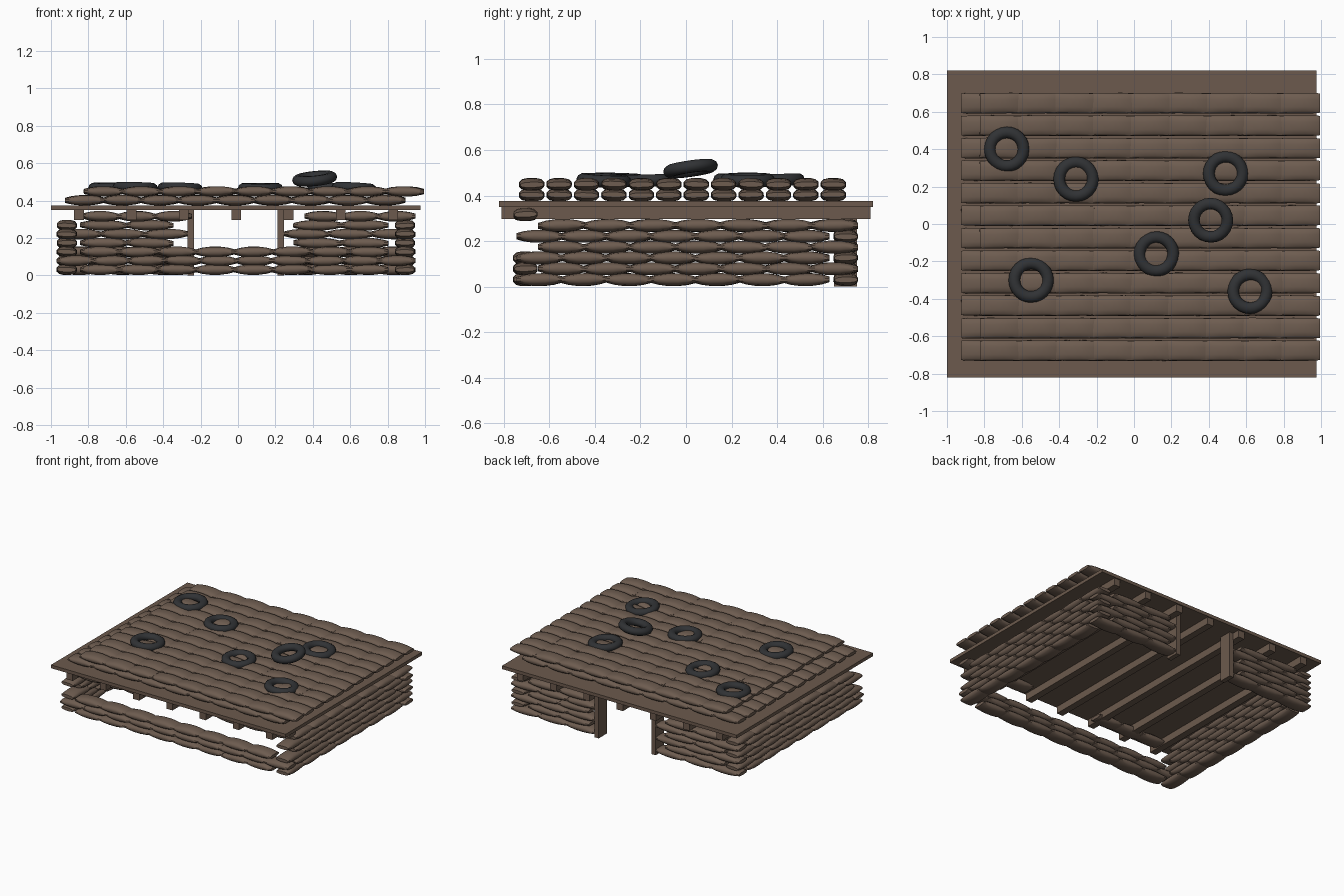
import bpy, bmesh, math, random
from mathutils import Matrix, Vector, Euler

random.seed(4)
cube = bpy.data.objects.get("Cube")
if cube:
    bpy.data.objects.remove(cube, do_unlink=True)


def material(name, rgb, rough=0.9):
    m = bpy.data.materials.new(name)
    m.use_nodes = True
    m.diffuse_color = (*rgb, 1)
    node = m.node_tree.nodes["Principled BSDF"]
    node.inputs["Base Color"].default_value = (*rgb, 1)
    node.inputs["Roughness"].default_value = rough
    return m


SACK = material("sack_brown", (0.155, 0.108, 0.080))
WOOD = material("plank_brown", (0.150, 0.102, 0.074))
RUBBER = material("tyre_black", (0.030, 0.032, 0.035))


def finish(name, bm, mat, smooth=None):
    bmesh.ops.recalc_face_normals(bm, faces=bm.faces)
    mesh = bpy.data.meshes.new(name)
    bm.to_mesh(mesh)
    bm.free()
    mesh.materials.append(mat)
    ob = bpy.data.objects.new(name, mesh)
    bpy.context.collection.objects.link(ob)
    if smooth:
        bpy.ops.object.select_all(action='DESELECT')
        ob.select_set(True)
        bpy.context.view_layer.objects.active = ob
        bpy.ops.object.shade_smooth_by_angle(angle=math.radians(smooth))
    return ob


def box(name, x, y, z, mat=WOOD):
    """Box from (low, high) ranges."""
    bm = bmesh.new()
    size = [r[1] - r[0] for r in (x, y, z)]
    mid = [sum(r) / 2 for r in (x, y, z)]
    bmesh.ops.create_cube(bm, size=1, matrix=Matrix.Translation(mid) @ Matrix.Diagonal((*size, 1)))
    return finish(name, bm, mat)


# Sandbag: rounded section swept along x, pinched flat at both ends
STATIONS = (-1, -0.94, -0.65, -0.25, 0.25, 0.65, 0.94, 1)
SIDES = 12


def add_bag(bm, centre, length, width, height, turn=0):
    tilt = Euler((random.uniform(-.04, .04), random.uniform(-.02, .02),
                  turn + random.uniform(-.02, .02))).to_matrix()
    rings = []
    for t in STATIONS:
        pinch = 0.42 + 0.58 * (1 - abs(t) ** 2.2)
        wide = 1 - 0.06 * abs(t) ** 6
        ring = []
        for i in range(SIDES):
            a = math.tau * (i + 0.5) / SIDES
            c, s = math.cos(a), math.sin(a)
            v = Vector((t * length / 2,
                        math.copysign(abs(c) ** 0.75, c) * width / 2 * wide,
                        math.copysign(abs(s) ** 0.8, s) * height / 2 * pinch))
            ring.append(bm.verts.new(Vector(centre) + tilt @ v))
        rings.append(ring)
    for a, b in zip(rings, rings[1:]):
        for i in range(SIDES):
            j = (i + 1) % SIDES
            bm.faces.new((a[i], a[j], b[j], b[i]))
    bm.faces.new(rings[0])
    bm.faces.new(rings[-1])


def add_row(bm, axis, start, end, across, z, height=0.058, width=0.108):
    """Run of bags end to end along x or y."""
    count = max(1, round((end - start) / 0.2))
    pitch = (end - start) / count
    for i in range(count):
        along = start + pitch * (i + 0.5)
        pos = (along, across, z) if axis == 'x' else (across, along, z)
        add_bag(bm, pos, pitch + 0.008, width, height, 0 if axis == 'x' else math.pi / 2)


def layer_z(i):
    return 0.031 + 0.0475 * i


# Side walls: six courses, corners interlocked with the front and back
for name, x in (("left_wall", 0.893), ("right_wall", -0.915)):
    bm = bmesh.new()
    for i in range(6):
        lo, hi = (-0.74, 0.625) if i % 2 == 0 else (-0.645, 0.75)
        add_row(bm, 'y', lo, hi, x, layer_z(i))
    finish(name, bm, SACK, 50)

# Low front wall under the firing slit
bm = bmesh.new()
for i in range(3):
    lo, hi = (-0.84, 0.80) if i % 2 == 0 else (-0.965, 0.945)
    add_row(bm, 'x', lo, hi, -0.705, layer_z(i))
finish("front_wall", bm, SACK, 50)

# Bags tucked between the beams above the slit
bm = bmesh.new()
add_row(bm, 'x', -0.83, -0.25, -0.705, layer_z(6))
add_row(bm, 'x', 0.36, 0.945, -0.705, layer_z(6))
finish("front_top_bags", bm, SACK, 50)

# Back wall either side of the doorway
bm = bmesh.new()
for i in range(6):
    even = i % 2 == 0
    add_row(bm, 'x', -0.965 if even else -0.84, -0.27 if even else -0.35, 0.70, layer_z(i))
    add_row(bm, 'x', 0.25 if even else 0.30, 0.945 if even else 0.80, 0.70, layer_z(i))
finish("back_wall", bm, SACK, 50)

# Door posts
for name, x in (("left_door_post", 0.228), ("right_door_post", -0.252)):
    box(name, (x - 0.018, x + 0.018), (0.65, 0.75), (0.0, 0.35))

# Roof beams and deck
for i in range(7):
    x = -0.85 + 0.28 * i
    box(f"roof_beam_{i + 1}", (x - 0.026, x + 0.026), (-0.81, 0.81), (0.296, 0.352))
box("roof_deck", (-1.0, 0.975), (-0.82, 0.82), (0.350, 0.375))

# Two layers of roof bags, the upper shifted by half a bag
for name, start, z in (("lower_roof_bags", -0.92, 0.402), ("upper_roof_bags", -0.82, 0.449)):
    bm = bmesh.new()
    for r in range(12):
        add_row(bm, 'x', start, start + 1.81, -0.677 + 0.1203 * r, z, 0.056, 0.112)
    finish(name, bm, SACK, 50)

# Tyres weighing down the roof: x, y, z, tilt about x, tilt about y
TYRES = [(-0.68, 0.40, 0.468, 0.03, 0.0), (-0.31, 0.24, 0.466, -0.04, 0.03),
         (0.49, 0.27, 0.468, 0.0, 0.06), (0.41, 0.02, 0.518, 0.14, -0.10),
         (0.12, -0.16, 0.466, 0.03, 0.0), (-0.55, -0.30, 0.470, -0.03, 0.03),
         (0.62, -0.36, 0.466, -0.05, 0.05)]
for n, (x, y, z, rx, ry) in enumerate(TYRES):
    bpy.ops.mesh.primitive_torus_add(major_segments=24, minor_segments=10,
                                     major_radius=0.09, minor_radius=0.031,
                                     location=(x, y, z), rotation=(rx, ry, 0))
    tyre = bpy.context.object
    tyre.name = f"tyre_{n + 1}"
    tyre.scale.z = 0.9
    tyre.data.materials.append(RUBBER)
    bpy.ops.object.shade_smooth_by_angle(angle=math.radians(50))
